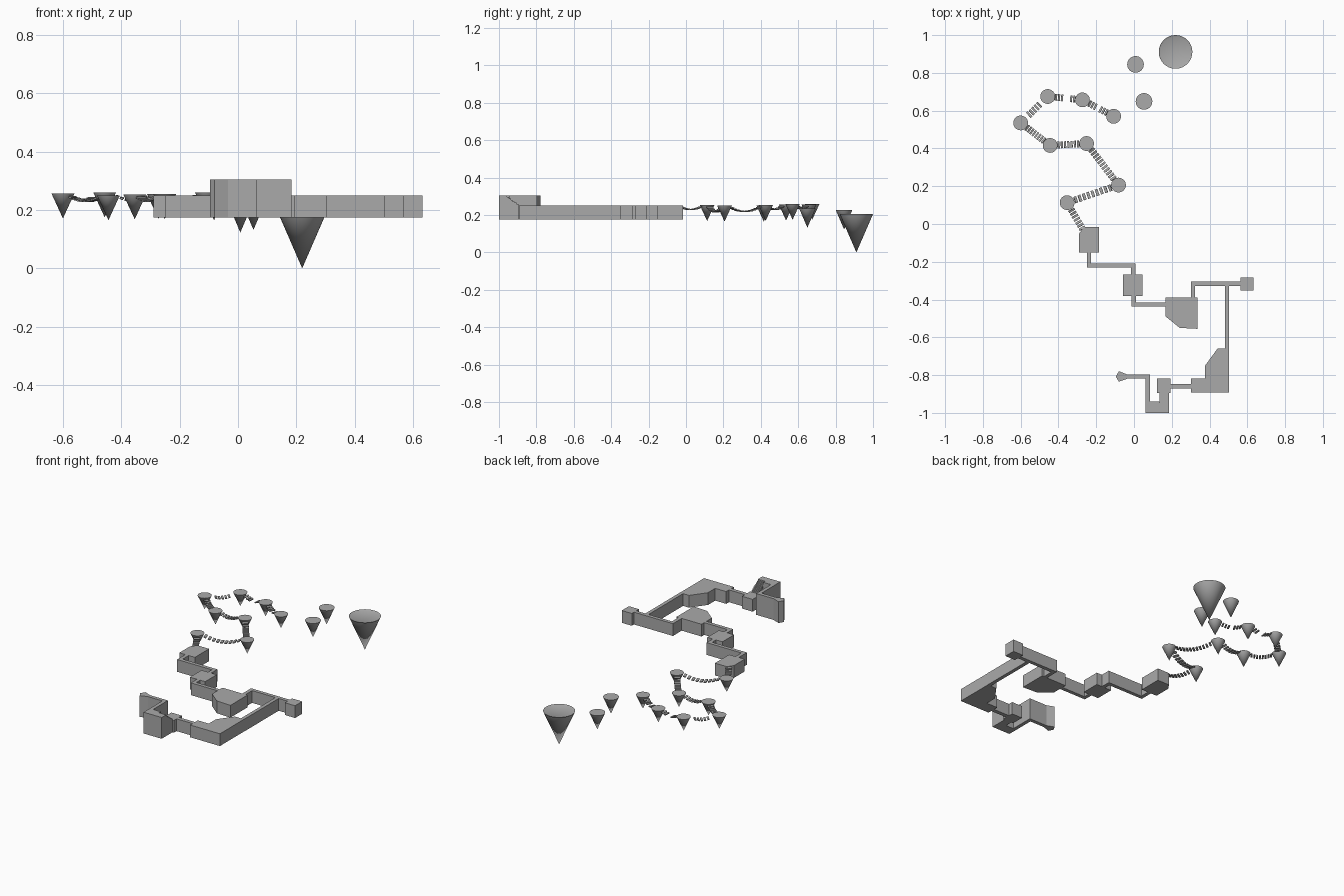
import bpy, bmesh, math
from mathutils import Vector, Matrix

if "Cube" in bpy.data.objects:
    bpy.data.objects.remove(bpy.data.objects["Cube"], do_unlink=True)

stone = bpy.data.materials.new("grey_stone")
stone.use_nodes = True
GREY = (0.4, 0.4, 0.4, 1)
stone.diffuse_color = GREY
stone.node_tree.nodes["Principled BSDF"].inputs["Base Color"].default_value = GREY

BASE, LOW, HIGH = 0.175, 0.25, 0.305


def finish(bm, name):
    bmesh.ops.recalc_face_normals(bm, faces=bm.faces)
    mesh = bpy.data.meshes.new(name)
    bm.to_mesh(mesh)
    bm.free()
    mesh.materials.append(stone)
    obj = bpy.data.objects.new(name, mesh)
    bpy.context.collection.objects.link(obj)
    return obj


def slab(name, outline, top=LOW):
    """Extrude a plan outline from the common underside up to its top."""
    bm = bmesh.new()
    face = bm.faces.new([bm.verts.new((x, y, BASE)) for x, y in outline])
    new = bmesh.ops.extrude_face_region(bm, geom=[face], use_keep_orig=True)["geom"]
    verts = [v for v in new if isinstance(v, bmesh.types.BMVert)]
    bmesh.ops.translate(bm, verts=verts, vec=(0, 0, top - BASE))
    return finish(bm, name)


def rect(x0, x1, y0, y1):
    return [(x0, y0), (x1, y0), (x1, y1), (x0, y1)]


def corridor(name, path, top=LOW, half=0.011):
    """Mitred walkway of constant width along a plan path."""
    pts = [Vector(p) for p in path]
    left, right = [], []
    for i, p in enumerate(pts):
        dirs = []
        if i > 0:
            dirs.append((p - pts[i - 1]).normalized())
        if i < len(pts) - 1:
            dirs.append((pts[i + 1] - p).normalized())
        normals = [Vector((-d.y, d.x)) for d in dirs]
        n = sum(normals, Vector((0, 0))).normalized()
        n *= half / n.dot(normals[0])
        left.append(p + n)
        right.append(p - n)
    return slab(name, [tuple(p) for p in left + right[::-1]], top)


# Low platforms
slab("bridge_platform", [(-.29, -.152), (-.185, -.152), (-.185, -.015),
                         (-.265, -.015), (-.29, -.05)])
slab("middle_platform", rect(-.059, .044, -.38, -.268))
slab("corner_platform", [(.168, -.39), (.168, -.49), (.242, -.55),
                         (.337, -.555), (.337, -.39)])
slab("side_platform", rect(.565, .633, -.353, -.284))
slab("large_platform", [(.503, -.66), (.442, -.66), (.376, -.75), (.376, -.819),
                        (.302, -.819), (.302, -.893), (.503, -.893)])
slab("stair_platform", rect(.123, .194, -.896, -.819))

# Low walkways
corridor("walkway_bridge", [(-.239, -.152), (-.239, -.22), (-.004, -.22), (-.004, -.268)])
corridor("walkway_middle", [(-.001, -.38), (-.001, -.427), (.168, -.427)])
corridor("walkway_side", [(.313, -.39), (.313, -.316), (.565, -.316)])
corridor("walkway_long", [(.493, -.327), (.493, -.66)])
corridor("walkway_stair", [(.302, -.858), (.194, -.858)], half=.012)

# Raised landing, walkway and pointed end
slab("raised_landing", [(.062, -1), (.184, -1), (.184, -.957), (.136, -.957),
                        (.136, -.94), (.062, -.94)], HIGH)
corridor("raised_walkway", [(.073, -.94), (.073, -.808), (-.035, -.808)], HIGH)
slab("raised_end", [(-.096, -.808), (-.08, -.779), (-.035, -.797),
                    (-.035, -.819), (-.08, -.835)], HIGH)

# Stairs climbing to the landing
STEPS = 6
for i in range(STEPS):
    y = -.896 - i * .061 / STEPS
    slab(f"stair_step_{i + 1}", rect(.136, .184, y - .061 / STEPS, y),
         LOW + (HIGH - LOW) * (i + 1) / (STEPS + 1))


def cone_island(name, x, y, radius, top, height, dish=0.0):
    """Downward cone, optionally with a shallow dished top."""
    bm = bmesh.new()
    bmesh.ops.create_cone(bm, cap_ends=True, segments=32, radius1=0, radius2=radius,
                          depth=height, matrix=Matrix.Translation((x, y, top - height / 2)))
    bmesh.ops.remove_doubles(bm, verts=bm.verts, dist=1e-5)
    if dish:
        cap = [f for f in bm.faces if len(f.verts) > 4]
        bmesh.ops.inset_region(bm, faces=cap, thickness=dish, depth=-dish / 2)
    obj = finish(bm, name)
    bpy.ops.object.select_all(action="DESELECT")
    obj.select_set(True)
    bpy.context.view_layer.objects.active = obj
    bpy.ops.object.shade_smooth_by_angle(angle=math.radians(35))


# Floating cone islands
chain = [(-.354, .113, .253), (-.082, .206, .25), (-.251, .426, .254), (-.444, .416, .25),
         (-.60, .535, .256), (-.457, .675, .26), (-.273, .657, .255), (-.108, .57, .26)]
for i, (x, y, z) in enumerate(chain):
    cone_island(f"cone_island_{i + 1}", x, y, .039, z, .085)
cone_island("far_cone_left", .008, .845, .044, .226, .103)
cone_island("far_cone_right", .053, .649, .044, .235, .103)
cone_island("great_cone", .22, .911, .089, .205, .205, dish=.01)


def bridge(name, start, end, count, missing=()):
    """Sagging row of planks between two points."""
    a, b = Vector(start), Vector(end)
    yaw = math.atan2(b.y - a.y, b.x - a.x)
    run = (b - a).xy.length
    sag = .12 * run
    bm = bmesh.new()
    for i in range(count):
        if i in missing:
            continue
        t = (i + .5) / count
        p = a.lerp(b, t)
        p.z -= sag * 4 * t * (1 - t)
        pitch = math.atan2(b.z - a.z - sag * 4 * (1 - 2 * t), run)
        m = (Matrix.Translation(p) @ Matrix.Rotation(yaw, 4, "Z")
             @ Matrix.Rotation(-pitch, 4, "Y")
             @ Matrix.Diagonal((run / count * .62, .036, .006, 1)))
        bmesh.ops.create_cube(bm, size=1, matrix=m)
    finish(bm, name)


# Plank bridges, some with planks lost
bridge("plank_bridge_1", (-.27, -.03, .245), (-.335, .08, .245), 7)
spans = [(9, ()), (11, ()), (7, ()), (8, ()), (7, (0, 6)), (7, (3, 4)), (7, (3,))]
for i, (count, missing) in enumerate(spans):
    a, b = Vector(chain[i]), Vector(chain[i + 1])
    step = (b - a).normalized() * .036
    drop = Vector((0, 0, .008))
    bridge(f"plank_bridge_{i + 2}", a + step - drop, b - step - drop, count, missing)
